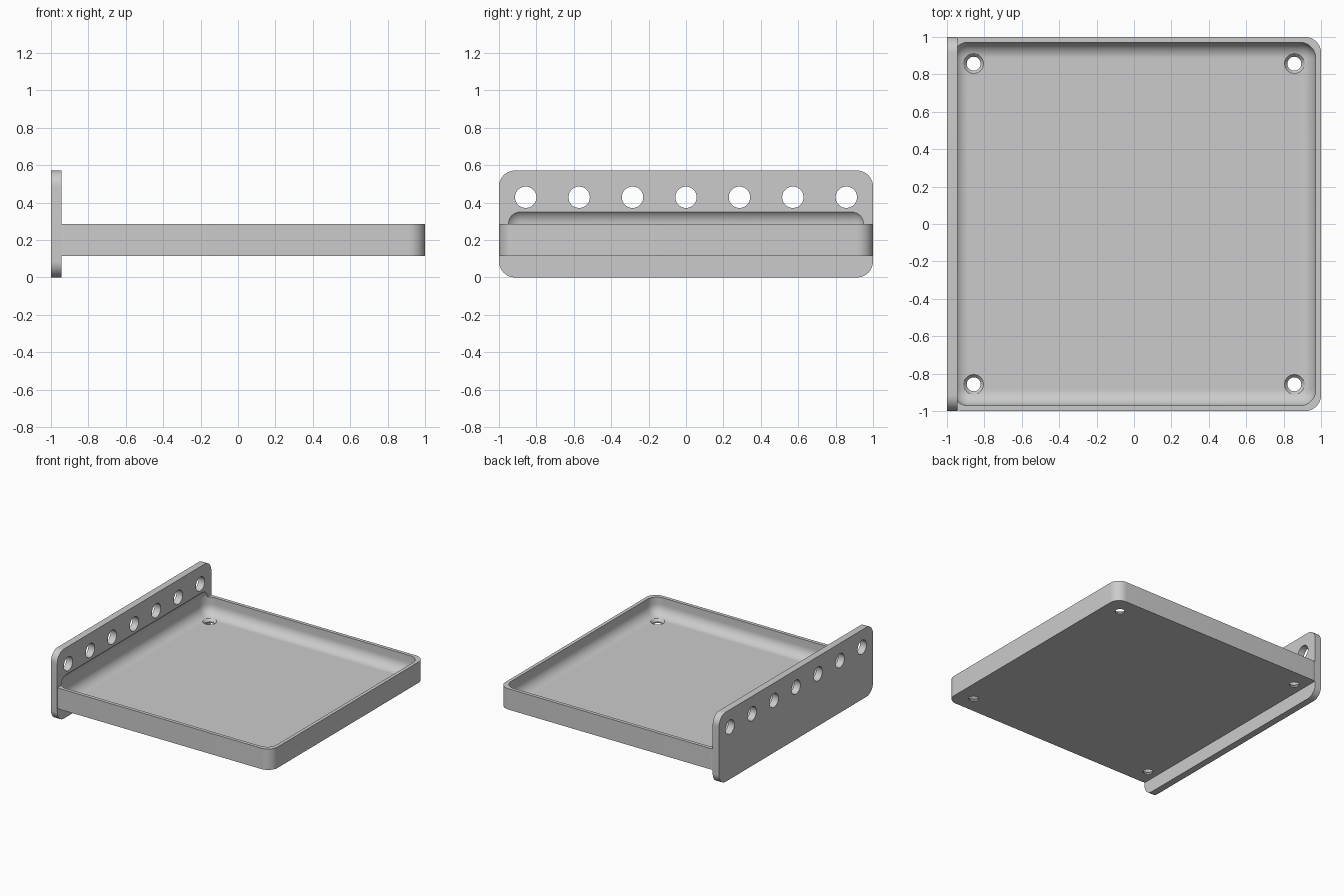
import bpy, bmesh
from math import radians
from mathutils import Matrix, Vector

MM = 1 / 35  # model is laid out in millimetres, 70 mm long

cube = bpy.data.objects.get("Cube")
if cube:
    bpy.data.objects.remove(cube, do_unlink=True)

grey = bpy.data.materials.new("plain grey")
grey.use_nodes = True
colour = (0.6, 0.6, 0.6, 1)
grey.diffuse_color = colour
grey.node_tree.nodes["Principled BSDF"].inputs["Base Color"].default_value = colour


def finish(name, bm):
    bmesh.ops.scale(bm, vec=(MM, MM, MM), verts=bm.verts)
    bmesh.ops.recalc_face_normals(bm, faces=bm.faces)
    mesh = bpy.data.meshes.new(name)
    bm.to_mesh(mesh)
    bm.free()
    mesh.materials.append(grey)
    obj = bpy.data.objects.new(name, mesh)
    bpy.context.collection.objects.link(obj)
    return obj


def rounded_box(name, low, high, radius, axis=None, segments=12):
    """Box with edges along one axis rounded, or all edges if axis is None."""
    low, high = Vector(low), Vector(high)
    bm = bmesh.new()
    bmesh.ops.create_cube(bm, size=1)
    bmesh.ops.scale(bm, vec=high - low, verts=bm.verts)
    bmesh.ops.translate(bm, vec=(low + high) / 2, verts=bm.verts)
    edges = [e for e in bm.edges if axis is None or
             abs((e.verts[0].co - e.verts[1].co).normalized()[axis]) > 0.9]
    bmesh.ops.bevel(bm, geom=edges, offset=radius, segments=segments,
                    profile=0.5, affect='EDGES')
    return finish(name, bm)


def drill(name, centre, r_low, r_high, depth, axis='Z'):
    turn = Matrix.Rotation(radians(90), 4, 'Y') if axis == 'X' else Matrix()
    bm = bmesh.new()
    bmesh.ops.create_cone(bm, cap_ends=True, segments=40, radius1=r_low,
                          radius2=r_high, depth=depth,
                          matrix=Matrix.Translation(centre) @ turn)
    return finish(name, bm)


def combine(target, tool, operation):
    mod = target.modifiers.new(tool.name, 'BOOLEAN')
    mod.operation, mod.object, mod.solver = operation, tool, 'EXACT'
    bpy.context.view_layer.objects.active = target
    bpy.ops.object.modifier_apply(modifier=mod.name)
    bpy.data.objects.remove(tool, do_unlink=True)


# Shallow tray joined to an upright panel
tray = rounded_box("tray_with_panel", (-35, -35, 4), (35, 35, 10), 3, axis=2)
panel = rounded_box("upright_panel", (-35, -35, 0), (-33, 35, 20), 3, axis=0)
combine(tray, panel, 'UNION')

# Round-edged hollow, which also bites into the panel
combine(tray, rounded_box("hollow", (-34, -34, 5), (34, 34, 13), 3), 'DIFFERENCE')

# Countersunk screw holes in the floor
for x in (-30, 30):
    for y in (-30, 30):
        combine(tray, drill("screw_hole", (x, y, 4), 1.3, 1.3, 6), 'DIFFERENCE')
        combine(tray, drill("countersink", (x, y, 4.75), 1.25, 2, 0.9), 'DIFFERENCE')

# Row of round holes through the panel
for i in range(-3, 4):
    combine(tray, drill("panel_hole", (-34, i * 10, 15), 2, 2, 6, 'X'), 'DIFFERENCE')

bpy.ops.object.select_all(action='DESELECT')
tray.select_set(True)
bpy.context.view_layer.objects.active = tray
bpy.ops.object.shade_smooth_by_angle(angle=radians(30))
